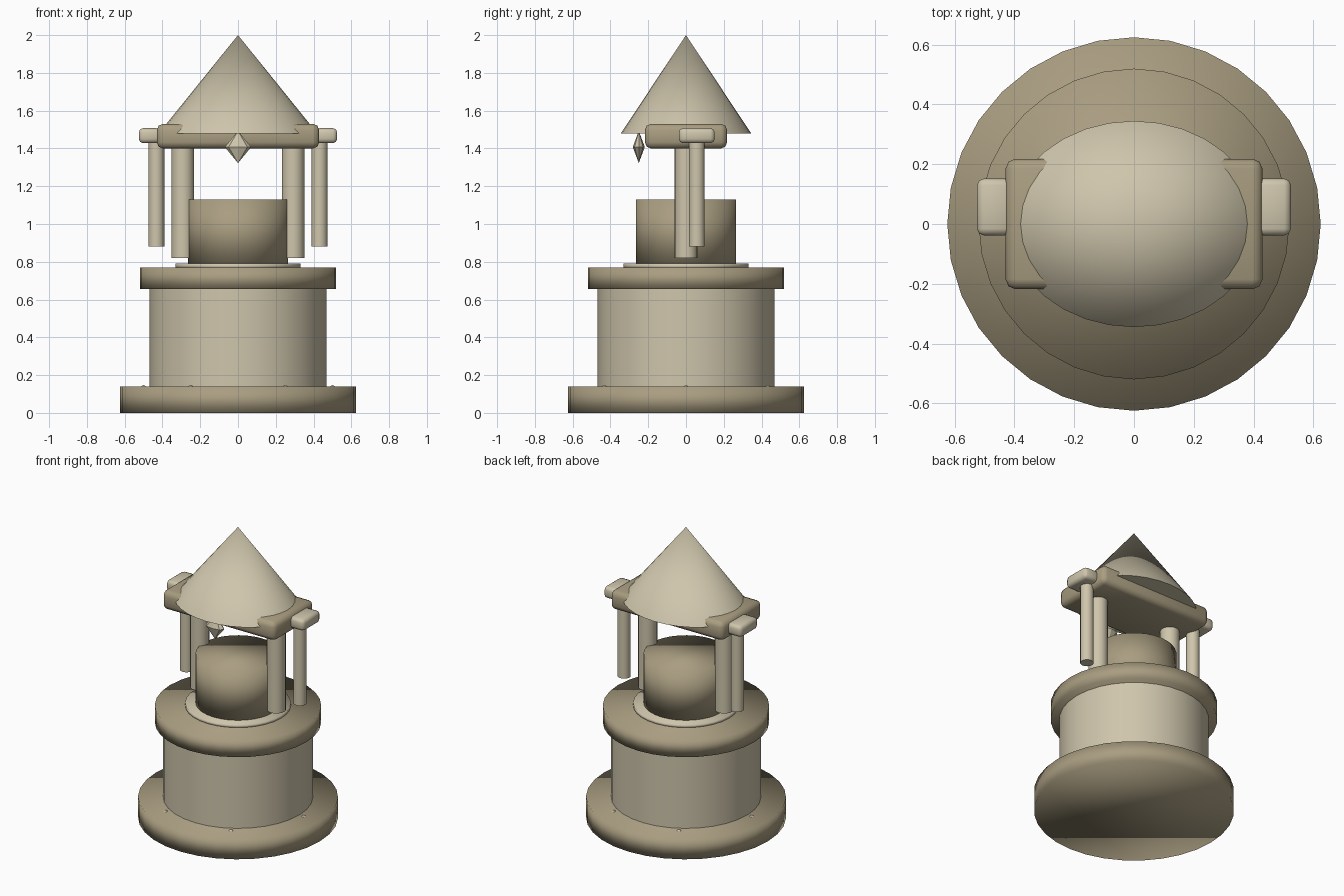
import bpy
from math import cos, sin, pi, radians

cube = bpy.data.objects.get("Cube")
if cube:
    bpy.data.objects.remove(cube, do_unlink=True)


def material(name, rgb):
    mat = bpy.data.materials.new(name)
    mat.use_nodes = True
    mat.diffuse_color = (*rgb, 1)
    mat.node_tree.nodes["Principled BSDF"].inputs["Base Color"].default_value = (*rgb, 1)
    return mat


CREAM = material("cream", (0.62, 0.56, 0.41))
OLIVE = material("dark olive", (0.40, 0.34, 0.22))


def finish(name, mat):
    obj = bpy.context.object
    obj.name = obj.data.name = name
    obj.data.materials.append(mat)
    return obj


def cylinder(name, radius, bottom, top, mat, x=0, y=0, sides=32, soft=False):
    bpy.ops.mesh.primitive_cylinder_add(
        vertices=sides, radius=radius, depth=top - bottom,
        location=(x, y, (bottom + top) / 2))
    # Soft discs blend their rim into the cap
    if soft:
        bpy.ops.object.shade_smooth()
    else:
        bpy.ops.object.shade_smooth_by_angle(angle=radians(40))
    return finish(name, mat)


def rounded_box(name, low, high, bevel, mat):
    bpy.ops.mesh.primitive_cube_add(
        size=1, location=[(a + b) / 2 for a, b in zip(low, high)])
    obj = finish(name, mat)
    obj.scale = [b - a for a, b in zip(low, high)]
    bpy.ops.object.transform_apply(location=False, rotation=False, scale=True)
    mod = obj.modifiers.new("Bevel", "BEVEL")
    mod.width, mod.segments = bevel, 2
    bpy.ops.object.modifier_apply(modifier=mod.name)
    bpy.ops.object.shade_smooth()
    return obj


# Stepped round body
cylinder("base", 0.625, 0, 0.14, OLIVE, soft=True)
cylinder("drum", 0.468, 0.14, 0.66, CREAM)
cylinder("collar", 0.52, 0.655, 0.77, OLIVE, soft=True)
cylinder("collar_plate", 0.33, 0.765, 0.79, CREAM, soft=True)
cylinder("core", 0.265, 0.785, 1.13, OLIVE, soft=True)

# Rivets around the foot of the drum
for i in range(6):
    a = i * pi / 3
    bpy.ops.mesh.primitive_uv_sphere_add(
        segments=12, ring_count=6, radius=0.015,
        location=(0.5 * cos(a), 0.5 * sin(a), 0.132))
    bpy.ops.object.shade_smooth()
    finish(f"rivet_{i + 1}", CREAM)

# Crossbeam with hanging posts and end blocks
rounded_box("crossbeam", (-0.43, -0.218, 1.4), (0.43, 0.218, 1.53), 0.033, OLIVE)
for side, s in (("left", 1), ("right", -1)):
    cylinder(side + "_inner_post", 0.06, 0.82, 1.42, CREAM, x=0.292 * s, sides=20)
    cylinder(side + "_outer_post", 0.042, 0.88, 1.45, CREAM, x=0.432 * s, y=0.057, sides=16)
    x0, x1 = sorted((0.41 * s, 0.525 * s))
    rounded_box(side + "_end_block", (x0, -0.038, 1.428), (x1, 0.152, 1.507), 0.022, CREAM)

# Oval pointed roof
bpy.ops.mesh.primitive_cone_add(vertices=32, radius1=1, depth=0.52, location=(0, 0, 1.74))
roof = finish("roof", CREAM)
roof.scale = (0.42, 0.345, 1)
bpy.ops.object.transform_apply(location=False, rotation=False, scale=True)
bpy.ops.object.shade_smooth_by_angle(angle=radians(40))

# Faceted pendant under the front of the roof
for name, z, tip in (("pendant_upper", 1.45, 0), ("pendant_lower", 1.365, pi)):
    bpy.ops.mesh.primitive_cone_add(
        vertices=8, radius1=1, depth=0.085, location=(0, -0.25, z), rotation=(tip, 0, 0))
    half = finish(name, CREAM)
    half.scale = (0.07, 0.032, 1)
    bpy.ops.object.transform_apply(location=False, rotation=True, scale=True)
